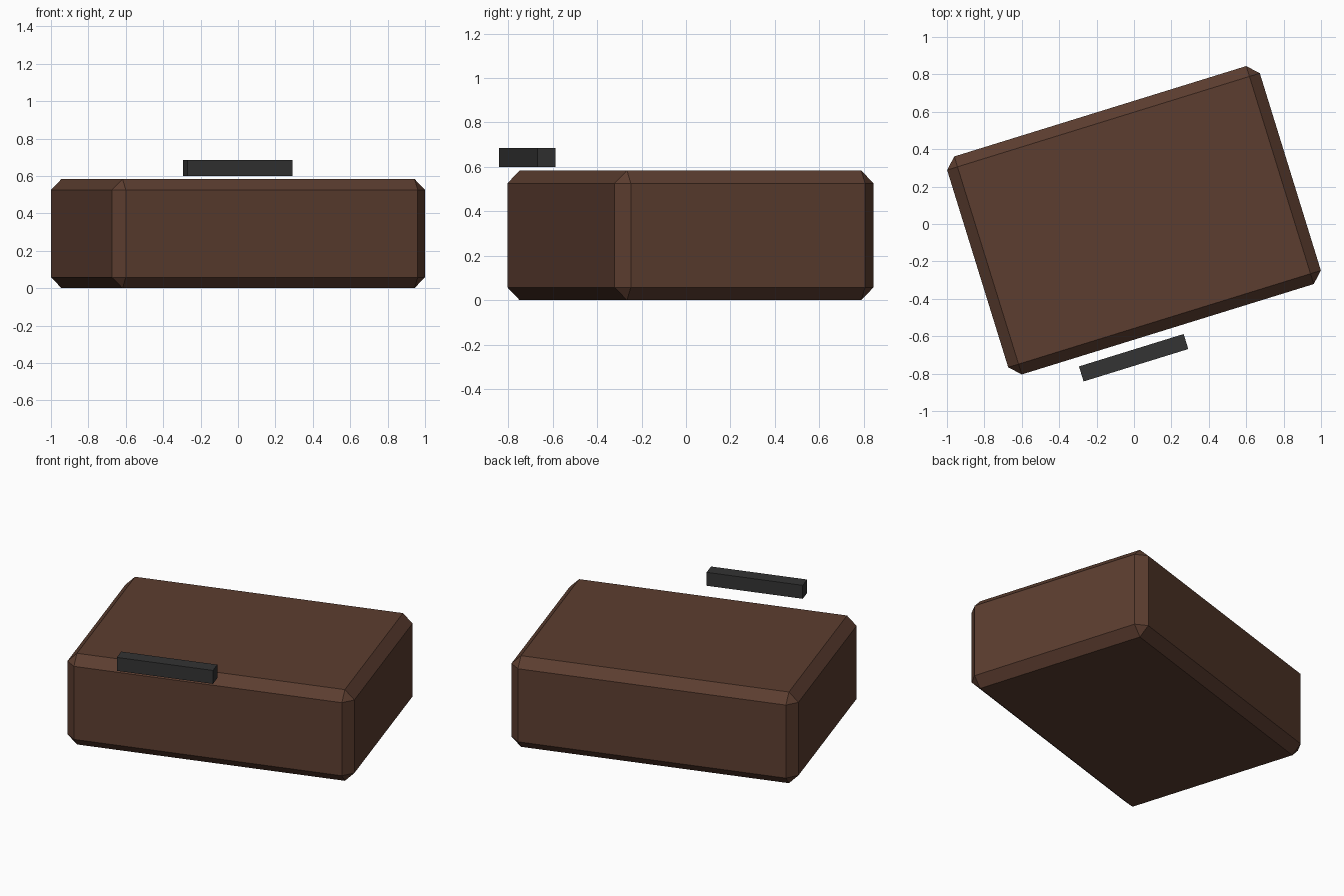
import bpy
import bmesh
from math import radians
from mathutils import Matrix

cube = bpy.data.objects.get("Cube")
if cube:
    bpy.data.objects.remove(cube, do_unlink=True)

TURN = radians(17.2)  # whole model is turned about z


def material(name, rgb):
    mat = bpy.data.materials.new(name)
    mat.use_nodes = True
    mat.diffuse_color = (*rgb, 1)
    mat.node_tree.nodes["Principled BSDF"].inputs["Base Color"].default_value = (*rgb, 1)
    return mat


def box(name, size, location, mat, chamfer=0):
    bm = bmesh.new()
    bmesh.ops.create_cube(bm, size=1, matrix=Matrix.Diagonal((*size, 1)))
    if chamfer:
        bmesh.ops.bevel(bm, geom=bm.edges[:], offset=chamfer, segments=1,
                        affect='EDGES', profile=0.5)
    mesh = bpy.data.meshes.new(name)
    bm.to_mesh(mesh)
    bm.free()
    mesh.materials.append(mat)
    obj = bpy.data.objects.new(name, mesh)
    obj.location = location
    obj.rotation_euler.z = TURN
    bpy.context.scene.collection.objects.link(obj)
    return obj


brown = material("dark brown leather", (0.107, 0.047, 0.029))
black = material("charcoal", (0.033, 0.033, 0.033))

# Chamfered case body
box("case_body", (1.75, 1.22, 0.584), (0, 0.02, 0.292), brown, chamfer=0.058)

# Handle bar floating just in front of and above the case
box("handle", (0.586, 0.084, 0.086), (-0.002, -0.715, 0.643), black)
